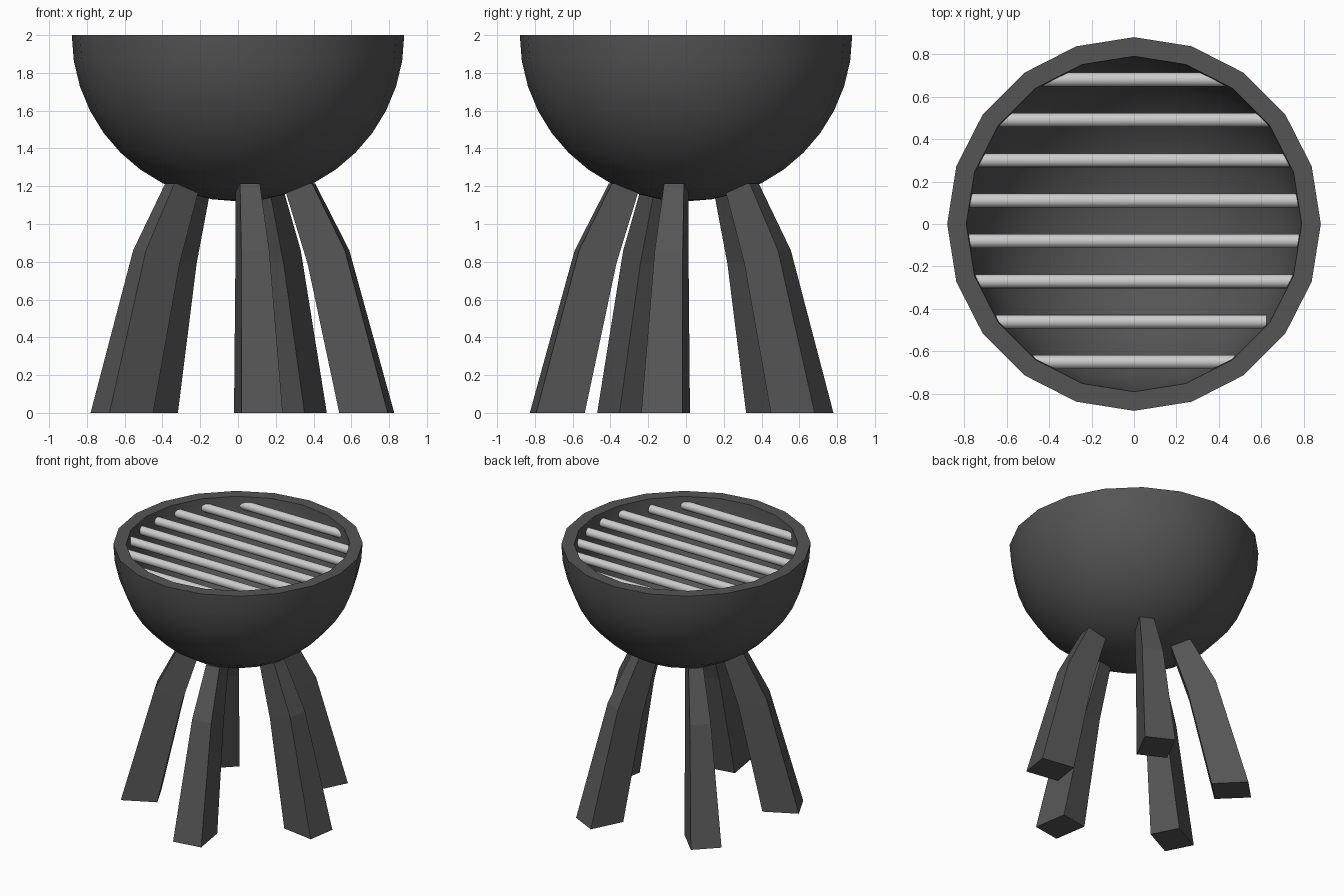
import bpy, bmesh, math
from mathutils import Matrix, Vector

if "Cube" in bpy.data.objects:
    bpy.data.objects.remove(bpy.data.objects["Cube"])


def material(name, v):
    m = bpy.data.materials.new(name)
    m.diffuse_color = (v, v, v, 1)
    m.use_nodes = True
    m.node_tree.nodes["Principled BSDF"].inputs["Base Color"].default_value = m.diffuse_color
    return m


dark = material("dark_grey", 0.09)
steel = material("steel_grey", 0.6)


def finish(bm, name, mat, smooth=False):
    bmesh.ops.recalc_face_normals(bm, faces=bm.faces)
    me = bpy.data.meshes.new(name)
    bm.to_mesh(me)
    bm.free()
    ob = bpy.data.objects.new(name, me)
    bpy.context.collection.objects.link(ob)
    me.materials.append(mat)
    if smooth:
        bpy.ops.object.select_all(action='DESELECT')
        ob.select_set(True)
        bpy.context.view_layer.objects.active = ob
        bpy.ops.object.shade_smooth_by_angle(angle=math.radians(35))
    return ob


# Bowl: a thick-walled hemisphere spun from one profile
def arc(r, n=10):
    return [Vector((r * math.sin(t), 0, 2 - r * math.cos(t)))
            for t in (i * math.pi / 2 / n for i in range(n + 1))]


bm = bmesh.new()
profile = [bm.verts.new(p) for p in arc(0.88) + arc(0.79)[::-1]]
edges = [bm.edges.new(pair) for pair in zip(profile, profile[1:])]
bmesh.ops.spin(bm, geom=profile + edges, cent=(0, 0, 0), axis=(0, 0, 1),
               angle=2 * math.pi, steps=20)
bmesh.ops.remove_doubles(bm, verts=bm.verts, dist=1e-4)
finish(bm, "bowl", dark, True)

# Grill rods, ends buried in the bowl wall
for i in range(8):
    y = 0.68 - i * 0.19
    half = math.sqrt(0.82 ** 2 - y * y)
    left, right = -half, (0.625 if i == 6 else half)
    bm = bmesh.new()
    bmesh.ops.create_cone(bm, cap_ends=True, segments=16, radius1=0.033,
                          radius2=0.033, depth=right - left,
                          matrix=Matrix.Translation(((left + right) / 2, y, 1.927))
                          @ Matrix.Rotation(math.pi / 2, 4, 'Y'))
    finish(bm, f"grill_rod_{i + 1}", steel, True)

# Five bent, tapered legs: (inner r, inner z, outer r, outer z, width)
sections = [(0.56, 0, 0.82, 0, 0.22),
            (0.385, 0.79, 0.585, 0.86, 0.15),
            (0.25, 1.215, 0.405, 1.215, 0.106)]
for k in range(5):
    turn = Matrix.Rotation(math.radians(-81 + 72 * k), 4, 'Z')
    bm = bmesh.new()
    rings = []
    for ri, zi, ro, zo, w in sections:
        h = w / 2
        rings.append([bm.verts.new(turn @ Vector(p)) for p in
                      ((ri, -h, zi), (ro, -h, zo), (ro, h, zo), (ri, h, zi))])
    for a, b in zip(rings, rings[1:]):
        for j in range(4):
            n = (j + 1) % 4
            bm.faces.new((a[j], a[n], b[n], b[j]))
    bm.faces.new(rings[0])
    bm.faces.new(rings[-1])
    finish(bm, f"leg_{k + 1}", dark)
